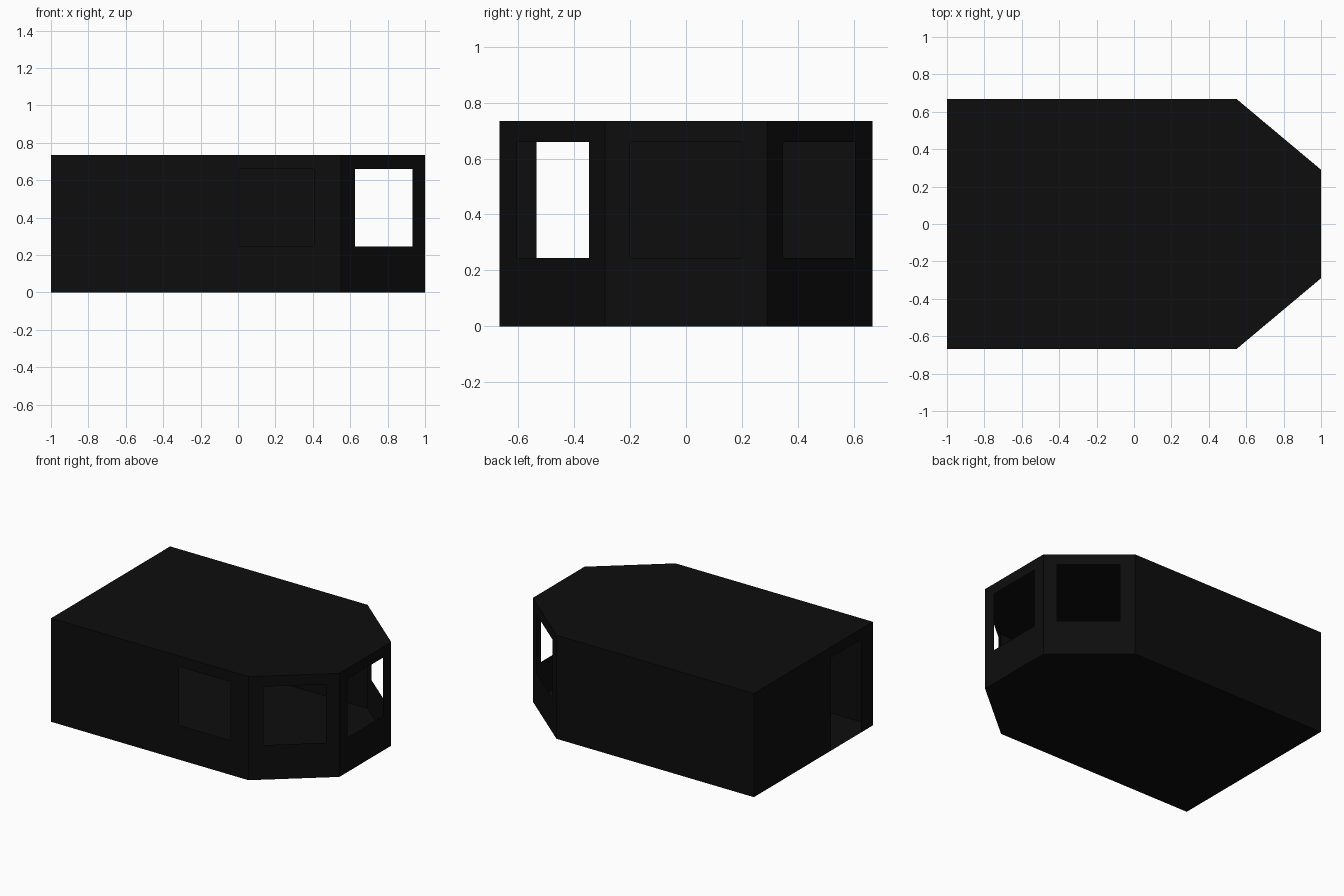
import bpy, bmesh
from mathutils import Vector

if "Cube" in bpy.data.objects:
    bpy.data.objects.remove(bpy.data.objects["Cube"])

HEIGHT = 0.735
SILL, HEAD = 0.245, 0.66
OUTLINE = [(-1, -0.667), (0.55, -0.667), (1, -0.29),
           (1, 0.29), (0.55, 0.667), (-1, 0.667)]

black = bpy.data.materials.new("black_paint")
black.diffuse_color = (0.004, 0.004, 0.004, 1)
black.use_nodes = True
black.node_tree.nodes["Principled BSDF"].inputs["Base Color"].default_value = black.diffuse_color


def add_object(name, bm):
    bmesh.ops.remove_doubles(bm, verts=bm.verts, dist=1e-5)
    mesh = bpy.data.meshes.new(name)
    bm.to_mesh(mesh)
    bm.free()
    mesh.materials.append(black)
    obj = bpy.data.objects.new(name, mesh)
    bpy.context.collection.objects.link(obj)
    return obj


def slab(name, z, up):
    """Flat sheet following the room outline."""
    bm = bmesh.new()
    pts = OUTLINE if up else OUTLINE[::-1]
    bm.faces.new([bm.verts.new((x, y, z)) for x, y in pts])
    return add_object(name, bm)


def wall(name, p, q, opening=None):
    """Sheet wall from p to q; opening = (start, end, bottom, top) with
    start and end as fractions of the wall length."""
    p, q = Vector((*p, 0)), Vector((*q, 0))
    us, zs = [0, 1], [0, HEIGHT]
    if opening:
        us = [0, opening[0], opening[1], 1]
        zs = sorted({0, opening[2], opening[3], HEIGHT})
    bm = bmesh.new()
    for u0, u1 in zip(us, us[1:]):
        for z0, z1 in zip(zs, zs[1:]):
            if opening and u0 == opening[0] and z0 == opening[2]:
                continue
            corners = [(u0, z0), (u1, z0), (u1, z1), (u0, z1)]
            bm.faces.new([bm.verts.new(p.lerp(q, u) + Vector((0, 0, z)))
                          for u, z in corners])
    return add_object(name, bm)


# Floor and roof
slab("floor", 0, False)
slab("roof", HEIGHT, True)

# Walls, going round the outline from the front
walls = [
    ("front_wall", (1.005 / 1.55, 1.407 / 1.55, SILL, HEAD)),
    ("front_bay_wall", (0.165, 0.85, SILL, HEAD)),
    ("end_bay_wall", (0.155, 0.845, SILL, HEAD)),
    ("back_bay_wall", (0.15, 0.835, SILL, HEAD)),
    ("back_wall", None),
    ("door_wall", (0.867 / 1.334, 1.202 / 1.334, 0, HEAD)),
]
for i, (name, opening) in enumerate(walls):
    wall(name, OUTLINE[i], OUTLINE[(i + 1) % len(OUTLINE)], opening)
